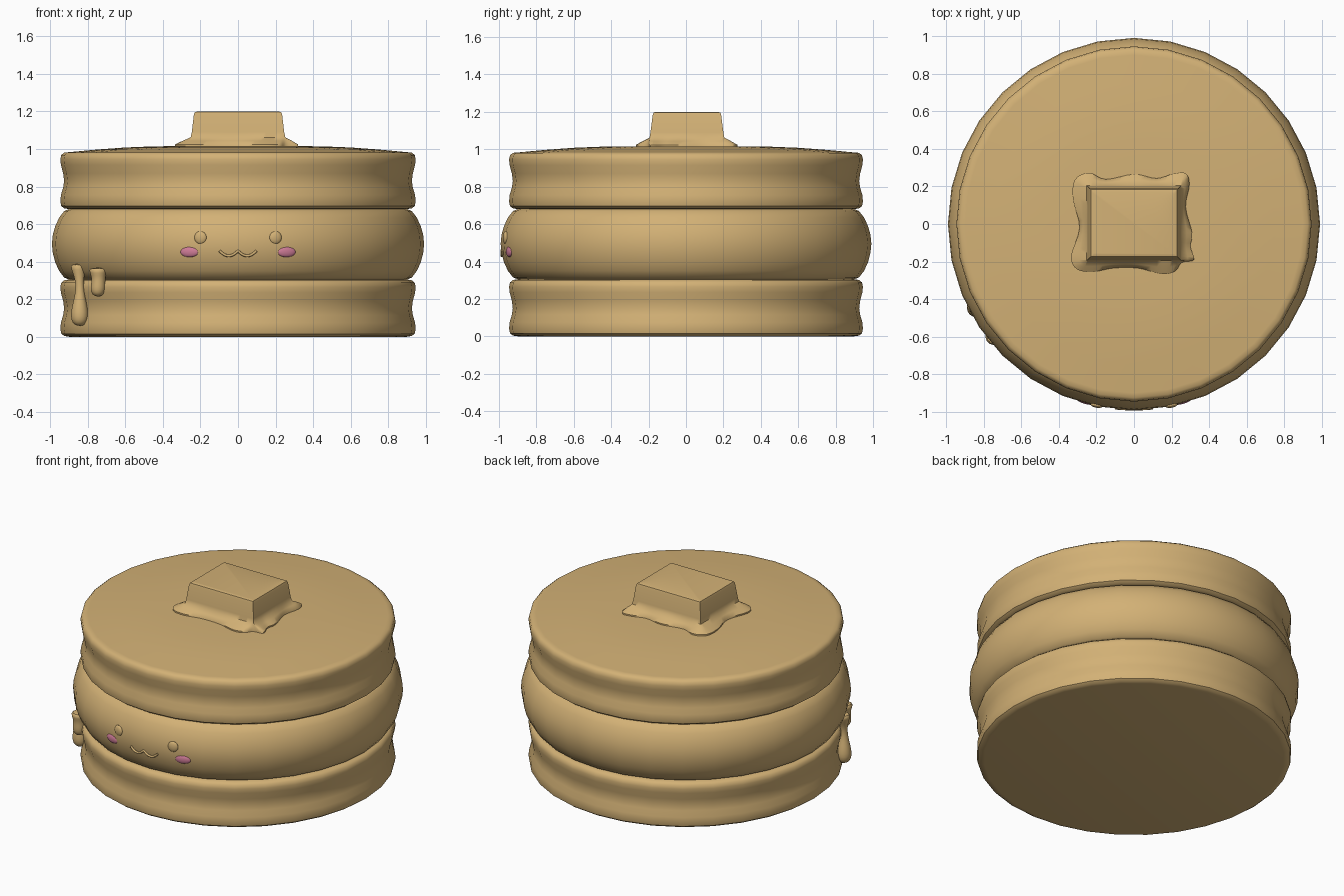
import bpy, bmesh, math
from mathutils import Vector

if "Cube" in bpy.data.objects:
    bpy.data.objects.remove(bpy.data.objects["Cube"])


def material(name, rgb):
    m = bpy.data.materials.new(name)
    m.diffuse_color = (*rgb, 1)
    m.use_nodes = True
    m.node_tree.nodes["Principled BSDF"].inputs["Base Color"].default_value = m.diffuse_color
    return m


TAN = material("pancake tan", (0.65, 0.44, 0.18))
PINK = material("cheek pink", (0.62, 0.20, 0.31))


def finish(name, bm, mat, angle=40, subsurf=0):
    bmesh.ops.remove_doubles(bm, verts=bm.verts, dist=0.0004)
    bmesh.ops.recalc_face_normals(bm, faces=bm.faces)
    me = bpy.data.meshes.new(name)
    bm.to_mesh(me)
    bm.free()
    ob = bpy.data.objects.new(name, me)
    bpy.context.collection.objects.link(ob)
    me.materials.append(mat)
    if subsurf:
        ob.modifiers.new("smooth", 'SUBSURF').levels = subsurf
    bpy.ops.object.select_all(action='DESELECT')
    ob.select_set(True)
    bpy.context.view_layer.objects.active = ob
    bpy.ops.object.shade_smooth_by_angle(angle=math.radians(angle))
    return ob


def loft(name, rings, mat, **kw):
    """Skin a list of equal-length point rings and cap both ends."""
    bm = bmesh.new()
    rows = [[bm.verts.new(p) for p in r] for r in rings]
    n = len(rows[0])
    for a, b in zip(rows, rows[1:]):
        for i in range(n):
            j = (i + 1) % n
            bm.faces.new((a[i], a[j], b[j], b[i]))
    bm.faces.new(rows[0][::-1])
    bm.faces.new(rows[-1])
    return finish(name, bm, mat, **kw)


def circle(r, z, cx=0, cy=0, n=32):
    return [(cx + r * math.cos(2 * math.pi * i / n),
             cy + r * math.sin(2 * math.pi * i / n), z) for i in range(n)]


# pancakes: two waisted ones with a bulging one between them
waist = [(0.90, 0.0), (0.925, 0.004), (0.941, 0.016), (0.946, 0.04), (0.943, 0.075),
         (0.931, 0.115), (0.926, 0.15), (0.931, 0.19), (0.943, 0.235),
         (0.946, 0.265), (0.941, 0.288), (0.925, 0.301)]
loft("bottom_pancake", [circle(r, z) for r, z in waist + [(0.90, 0.305)]], TAN)
bulge = [(0.90, 0.305), (0.925, 0.315), (0.952, 0.35), (0.973, 0.395), (0.986, 0.445),
         (0.991, 0.495), (0.986, 0.545), (0.973, 0.59), (0.952, 0.635),
         (0.925, 0.67), (0.90, 0.68)]
loft("middle_pancake", [circle(r, z) for r, z in bulge], TAN)
crown = [(0.90, 0.983), (0.75, 0.997), (0.60, 1.008), (0.45, 1.014), (0.25, 1.016)]
loft("top_pancake", [circle(r, z + 0.68) for r, z in waist] +
     [circle(r, z) for r, z in crown], TAN)

# butter pat with a melted, wavy skirt
pts = [Vector(p) for p in (
    (0.31, -0.05), (0.275, 0.09), (0.295, 0.21), (0.275, 0.27), (0.21, 0.268),
    (0.12, 0.243), (0, 0.265), (-0.15, 0.238), (-0.24, 0.273), (-0.315, 0.235),
    (-0.325, 0.13), (-0.29, -0.02), (-0.335, -0.17), (-0.305, -0.24), (-0.22, -0.255),
    (-0.11, -0.235), (0.02, -0.235), (0.15, -0.267), (0.22, -0.25), (0.255, -0.205),
    (0.32, -0.19), (0.30, -0.12))]
outline = []
for i in range(len(pts)):
    a, b, c, d = (pts[(i + k) % len(pts)] for k in (-1, 0, 1, 2))
    for t in (0, 0.25, 0.5, 0.75):
        outline.append(0.5 * (2 * b + (c - a) * t + (2 * a - 5 * b + 4 * c - d) * t * t
                              + (3 * b - a - 3 * c + d) * t ** 3))


def box_ring(hx, hy, z):
    return [(max(-0.25, min(0.25, p.x)) / 0.25 * hx,
             max(-0.2, min(0.2, p.y)) / 0.2 * hy + 0.005, z) for p in outline]


def skirt_ring(f, z):
    base = box_ring(0.252, 0.20, z)
    return [(q[0] + (p.x - q[0]) * f, q[1] + (p.y - q[1]) * f, z)
            for p, q in zip(outline, base)]


loft("butter", [skirt_ring(1, 1.005), skirt_ring(1, 1.024), skirt_ring(0.5, 1.044),
                box_ring(0.252, 0.20, 1.062), box_ring(0.246, 0.195, 1.09),
                box_ring(0.235, 0.183, 1.183), box_ring(0.23, 0.179, 1.196),
                box_ring(0.215, 0.165, 1.2)], TAN, angle=50)

# syrup drips: (x, z, radius) down each strand, lying on the rim
drips = {
    "long_drip": [(-0.850, 0.39, 0.045), (-0.850, 0.36, 0.040), (-0.846, 0.32, 0.028),
                  (-0.843, 0.28, 0.022), (-0.842, 0.23, 0.026), (-0.843, 0.18, 0.038),
                  (-0.843, 0.13, 0.049), (-0.843, 0.09, 0.048), (-0.843, 0.065, 0.032),
                  (-0.843, 0.058, 0.010)],
    "short_drip": [(-0.745, 0.37, 0.055), (-0.744, 0.34, 0.046), (-0.743, 0.31, 0.037),
                   (-0.744, 0.28, 0.040), (-0.746, 0.25, 0.042), (-0.746, 0.225, 0.032),
                   (-0.746, 0.214, 0.010)]}
for name, path in drips.items():
    loft(name, [circle(r, z, x, -math.sqrt(0.955 ** 2 - x * x), 12)
                for x, z, r in path], TAN, subsurf=1, angle=80)


def face_spot(name, x, z, rx, rz, depth, radius, mat):
    """Flattened ball turned to lie on the bulging pancake."""
    bm = bmesh.new()
    bmesh.ops.create_uvsphere(bm, u_segments=24, v_segments=12, radius=1)
    ob = finish(name, bm, mat, angle=80)
    ob.scale = (rx, depth, rz)
    ob.location = (x, -math.sqrt(radius ** 2 - x * x), z)
    ob.rotation_euler.z = math.asin(x / radius)


# eyes and cheeks
for side, s in (("left", -1), ("right", 1)):
    face_spot(side + "_eye", s * 0.20, 0.528, 0.033, 0.034, 0.014, 0.985, TAN)
    face_spot(side + "_cheek", s * 0.258, 0.452, 0.050, 0.028, 0.014, 0.979, PINK)

# mouth: two little arcs meeting in the middle
cu = bpy.data.curves.new("mouth", 'CURVE')
cu.dimensions = '3D'
cu.bevel_depth = 0.007
cu.bevel_resolution = 2
cu.use_fill_caps = True
sp = cu.splines.new('POLY')
N = 24
sp.points.add(N)
for i, p in enumerate(sp.points):
    x = -0.098 + 0.196 * i / N
    u = (abs(x) - 0.049) / 0.049
    p.co = (x, -math.sqrt(0.986 ** 2 - x * x), 0.431 + 0.027 * u * u, 1)
mouth = bpy.data.objects.new("mouth", cu)
bpy.context.collection.objects.link(mouth)
cu.materials.append(TAN)
